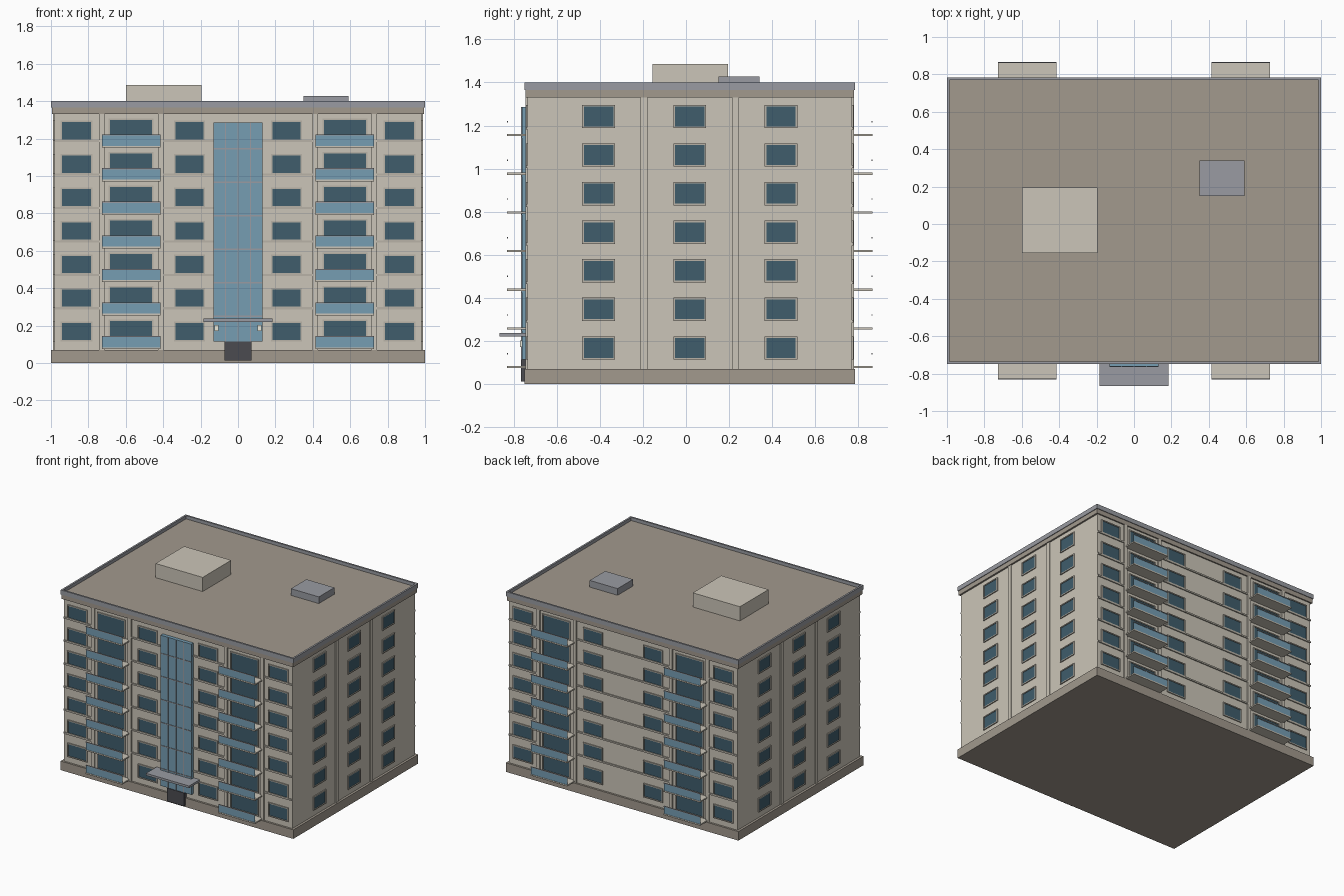
import bpy, bmesh

if "Cube" in bpy.data.objects:
    bpy.data.objects.remove(bpy.data.objects["Cube"])

CY = 0.0175            # centre of the block in y
HX, HY = 0.982, 0.752  # half size of the wall block
FLOORS, PITCH = 7, 0.179


def mat(name, r, g, b):
    m = bpy.data.materials.new(name)
    m.diffuse_color = (r, g, b, 1)
    m.use_nodes = True
    m.node_tree.nodes["Principled BSDF"].inputs["Base Color"].default_value = m.diffuse_color
    return m


WALL = mat("wall", 0.60, 0.56, 0.48)
STONE = mat("stone", 0.36, 0.32, 0.27)
TRIM = mat("trim", 0.48, 0.45, 0.39)
GLASS = mat("dark_glass", 0.05, 0.11, 0.15)
PALE = mat("pale_glass", 0.18, 0.34, 0.45)
METAL = mat("metal", 0.32, 0.33, 0.36)
DOOR = mat("door_dark", 0.07, 0.07, 0.08)
LAMP = mat("lamp", 0.85, 0.82, 0.70)


def boxes(name, items, material):
    """One object from boxes given as (x0, x1, y0, y1, z0, z1)."""
    bm = bmesh.new()
    for x0, x1, y0, y1, z0, z1 in items:
        v = bmesh.ops.create_cube(bm, size=1)["verts"]
        bmesh.ops.scale(bm, vec=(abs(x1 - x0), abs(y1 - y0), z1 - z0), verts=v)
        bmesh.ops.translate(bm, vec=((x0 + x1) / 2, (y0 + y1) / 2, (z0 + z1) / 2), verts=v)
    return finish(name, bm, material)


def finish(name, bm, material):
    me = bpy.data.meshes.new(name)
    bm.to_mesh(me)
    bm.free()
    ob = bpy.data.objects.new(name, me)
    bpy.context.collection.objects.link(ob)
    me.materials.append(material)
    return ob


def on_side(side, u0, u1, z0, z1, out, deep=-0.01):
    """Box lying on a facade, from depth deep to out past the wall."""
    if side in "FB":
        s = -1 if side == "F" else 1
        return (u0, u1, CY + s * (HY + deep), CY + s * (HY + out), z0, z1)
    s = 1 if side == "R" else -1
    return (s * (HX + deep), s * (HX + out), u0, u1, z0, z1)


# main block, plinth and cornice
boxes("wall_block", [(-HX, HX, CY - HY, CY + HY, 0.06, 1.34)], WALL)
boxes("plinth", [(-1, 1, CY - 0.767, CY + 0.767, 0, 0.07)], STONE)
boxes("roof_slab", [(-0.995, 0.995, CY - 0.762, CY + 0.762, 1.33, 1.375)], STONE)

# parapet around the roof
P, T = 0.767, 0.014
boxes("parapet", [
    (-1, 1, CY - P, CY - P + T, 1.365, 1.40), (-1, 1, CY + P - T, CY + P, 1.365, 1.40),
    (-1, -1 + T, CY - P + T, CY + P - T, 1.365, 1.40),
    (1 - T, 1, CY - P + T, CY + P - T, 1.365, 1.40)], METAL)

# roof structures
boxes("stair_housing", [(-0.6, -0.195, -0.155, 0.195, 1.37, 1.485)], WALL)
boxes("roof_vent_unit", [(0.35, 0.59, 0.15, 0.34, 1.37, 1.427)], METAL)

# windows with frames on all four sides
frames, panes = [], []


def window(side, c, w, z0, z1, f=0.008):
    a, b = c - w / 2, c + w / 2
    panes.append(on_side(side, a, b, z0, z1, 0.003))
    for u0, u1, p, q in ((a - f, a, z0 - f, z1 + f), (b, b + f, z0 - f, z1 + f),
                         (a, b, z0 - f, z0), (a, b, z1, z1 + f)):
        frames.append(on_side(side, u0, u1, p, q, 0.008))


for i in range(FLOORS):
    z = 0.122 + i * PITCH
    for side in "FB":
        for s in (-1, 1):
            window(side, s * 0.863, 0.155, z, z + 0.092)
            window(side, s * 0.259, 0.15, z, z + 0.092)
            window(side, s * 0.573, 0.225, z - 0.025, z + 0.103)
    for side in "LR":
        for k in (-1, 0, 1):
            window(side, CY + k * 0.423, 0.136, z, z + 0.092)
boxes("window_frames", frames, TRIM)
boxes("window_panes", panes, GLASS)

# vertical pilasters
strips = []
for s in (-1, 1):
    for side in "FB":
        for c in (0.413, 0.728):
            strips.append(on_side(side, s * c - 0.014, s * c + 0.014, 0.07, 1.335, 0.01))
    for side in "LR":
        c = CY + s * 0.212
        strips.append(on_side(side, c - 0.016, c + 0.016, 0.07, 1.335, 0.007))
boxes("pilasters", strips, WALL)

# horizontal floor bands, between the pilasters
bands = []
for i in range(1, FLOORS):
    z = 0.113 + i * PITCH
    for side in "FB":
        for u0, u1 in ((-HX, -0.742), (-0.399, 0.399), (0.742, HX)):
            bands.append(on_side(side, u0, u1, z - 0.006, z + 0.006, 0.008))
boxes("floor_bands", bands, TRIM)

# balconies: slab, thin glass front and hand rail
slabs, rails = [], []
glass = bmesh.new()
for i in range(FLOORS):
    z = 0.078 + i * 0.1795
    for side, s in (("F", -1), ("B", 1)):
        for c in (-0.571, 0.571):
            a, b = c - 0.157, c + 0.157
            y = CY + s * (HY + 0.094)
            slabs.append(on_side(side, a, b, z - 0.004, z + 0.006, 0.097))
            rails.append((a, b, y - 0.003, y + 0.003, z + 0.06, z + 0.066))
            glass.faces.new([glass.verts.new(p) for p in (
                (a, y, z + 0.004), (b, y, z + 0.004), (b, y, z + 0.062), (a, y, z + 0.062))])
boxes("balcony_slabs", slabs, WALL)
boxes("balcony_rails", rails, METAL)
finish("balcony_glass", glass, PALE)

# glazed stair tower with mullions
boxes("stair_glazing", [on_side("F", -0.132, 0.132, 0.115, 1.285, 0.027)], PALE)
bars = [on_side("F", x - 0.003, x + 0.003, 0.115, 1.285, 0.031, 0.02) for x in (-0.067, 0, 0.067)]
bars += [on_side("F", -0.132, 0.132, z - 0.003, z + 0.003, 0.031, 0.02)
         for z in [0.25 + i * PITCH for i in range(6)]]
boxes("stair_mullions", bars, METAL)

# entrance door, canopy and lamps
boxes("entrance_door", [on_side("F", -0.073, 0.073, 0.012, 0.115, 0.032)], DOOR)
boxes("entrance_canopy", [(-0.185, 0.185, -0.865, CY - HY, 0.22, 0.237)], METAL)
boxes("entrance_lamps", [on_side("F", s * 0.115 - 0.01, s * 0.115 + 0.01, 0.172, 0.202, 0.037)
                         for s in (-1, 1)], LAMP)
